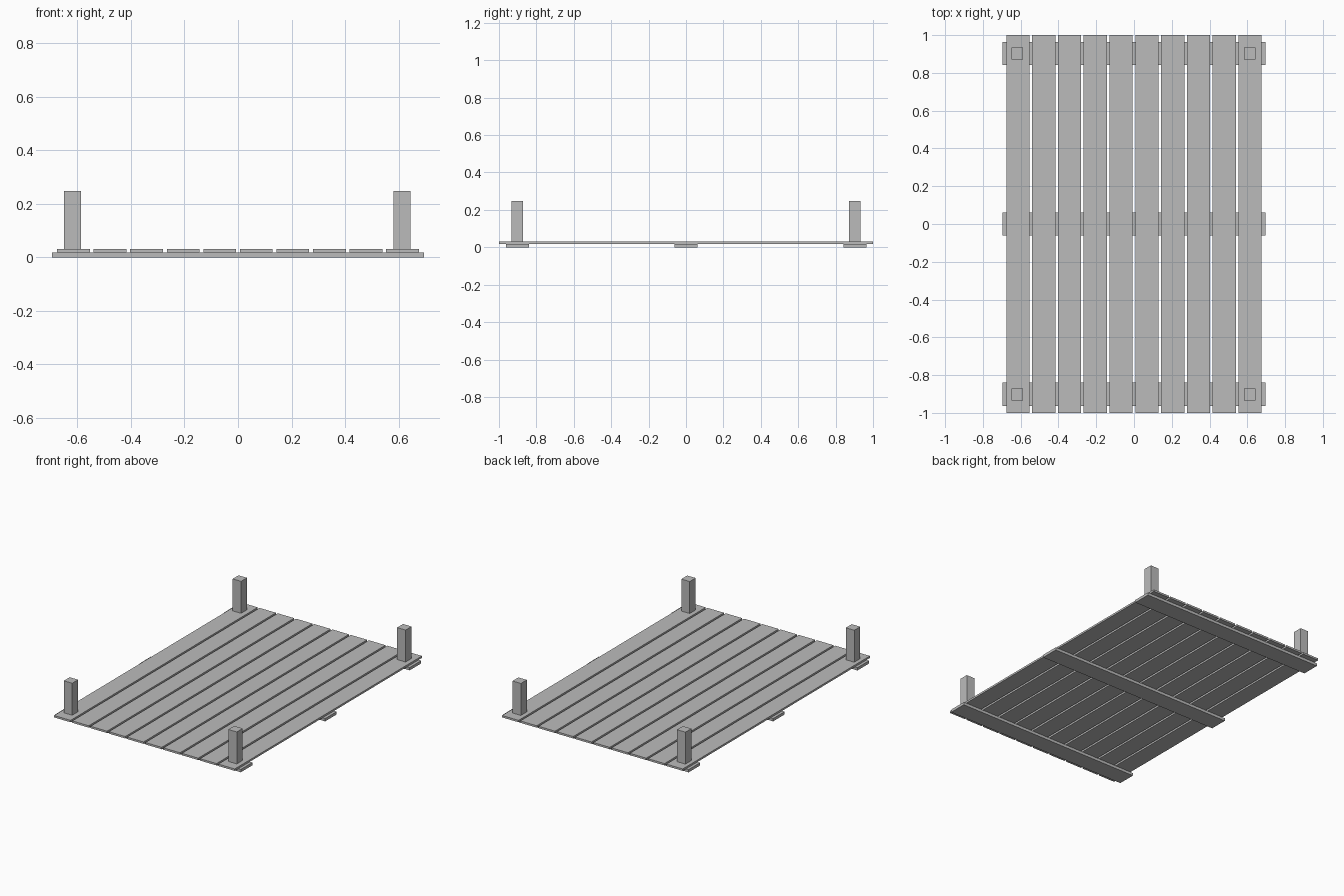
import bpy

# Remove the default cube
default = bpy.data.objects.get("Cube")
if default:
    bpy.data.objects.remove(default, do_unlink=True)

# Single plain grey for all the timber
grey = bpy.data.materials.new("plain_grey")
grey.use_nodes = True
colour = (0.5, 0.5, 0.5, 1.0)
grey.diffuse_color = colour
grey.node_tree.nodes["Principled BSDF"].inputs["Base Color"].default_value = colour


def box(name, x, y, z_low, z_high, width, depth):
    """Flat-faced block centred on x, y between two heights."""
    bpy.ops.mesh.primitive_cube_add(size=1, location=(x, y, (z_low + z_high) / 2))
    block = bpy.context.object
    block.name = name
    block.scale = (width, depth, z_high - z_low)
    bpy.ops.object.transform_apply(location=False, rotation=False, scale=True)
    block.data.materials.append(grey)
    return block


BATTEN_TOP = 0.0188
DECK_TOP = 0.0318
POST_TOP = 0.248

# Cross battens underneath
for label, y in (("front", -0.901), ("middle", 0.0), ("back", 0.903)):
    box(label + "_batten", 0, y, 0, BATTEN_TOP, 1.39, 0.123)

# Long deck planks with narrow gaps
PLANKS = 10
PITCH = 0.1365
for i in range(PLANKS):
    x = (i - (PLANKS - 1) / 2) * PITCH
    box(f"deck_plank_{i + 1}", x, 0, BATTEN_TOP, DECK_TOP, 0.123, 2.0)

# Corner posts
for side, x in (("right", -0.618), ("left", 0.613)):
    for end, y in (("front", -0.902), ("back", 0.902)):
        box(f"{end}_{side}_post", x, y, DECK_TOP, POST_TOP, 0.063, 0.063)
